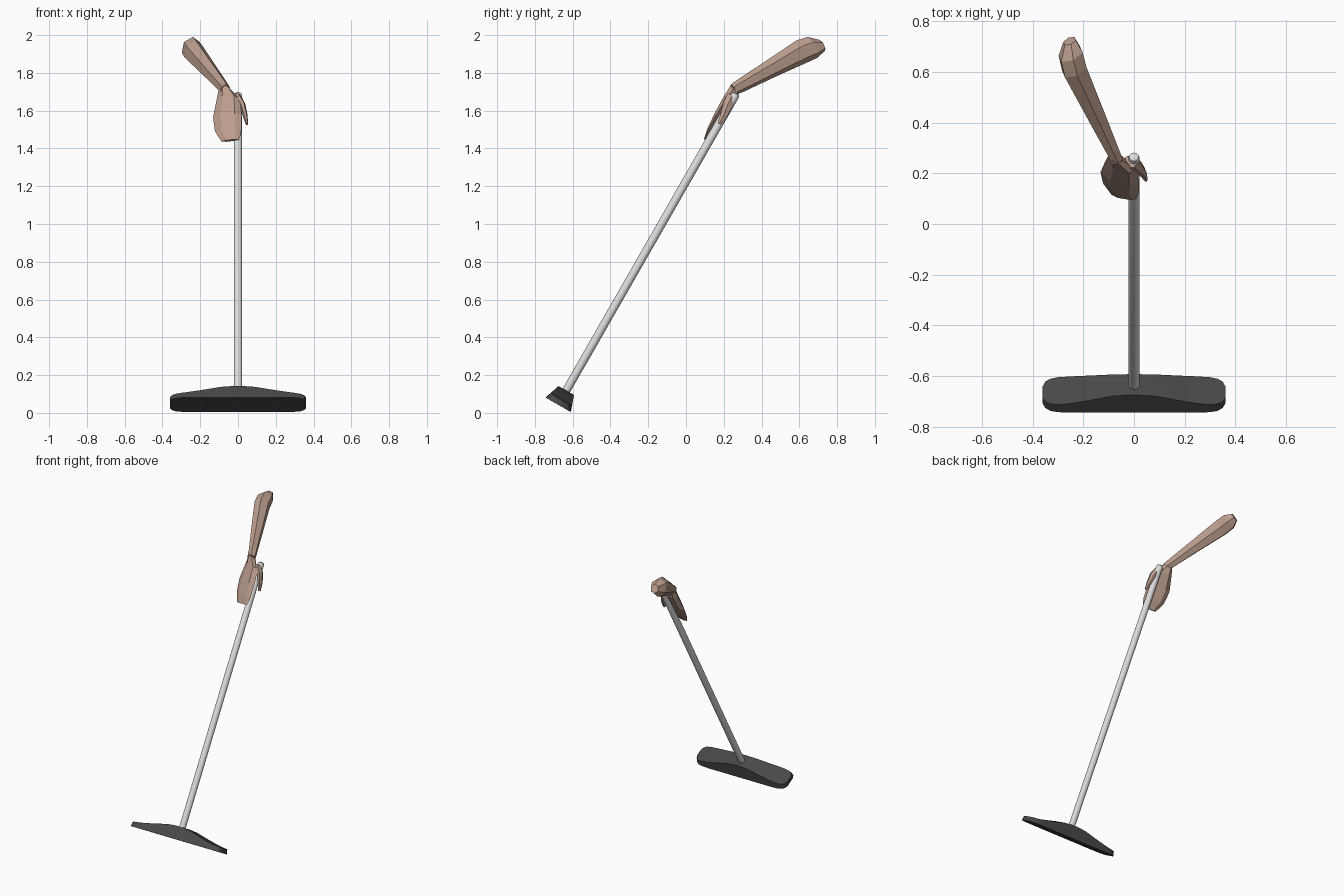
import bpy, bmesh, math
from mathutils import Vector

if "Cube" in bpy.data.objects:
    bpy.data.objects.remove(bpy.data.objects["Cube"])


def material(name, rgb):
    m = bpy.data.materials.new(name)
    m.diffuse_color = (*rgb, 1)
    m.use_nodes = True
    m.node_tree.nodes["Principled BSDF"].inputs["Base Color"].default_value = m.diffuse_color
    return m


SKIN = material("skin", (0.50, 0.34, 0.27))
METAL = material("light grey", (0.72, 0.72, 0.72))
RUBBER = material("dark grey", (0.065, 0.065, 0.065))

D = Vector((0, 0.497, 0.868))     # handle direction
E = Vector((0, 0.868, -0.497))    # across the broom head
BASE = Vector((0, -0.677, 0.043))


def loft(name, rings, mat, smooth=None):
    """Skin a list of equal point rings and cap both ends."""
    bm = bmesh.new()
    vs = [[bm.verts.new(p) for p in r] for r in rings]
    n = len(vs[0])
    for a, b in zip(vs, vs[1:]):
        for i in range(n):
            j = (i + 1) % n
            bm.faces.new((a[i], a[j], b[j], b[i]))
    bm.faces.new(vs[0])
    bm.faces.new(vs[-1])
    bmesh.ops.recalc_face_normals(bm, faces=bm.faces)
    me = bpy.data.meshes.new(name)
    bm.to_mesh(me)
    bm.free()
    ob = bpy.data.objects.new(name, me)
    bpy.context.collection.objects.link(ob)
    me.materials.append(mat)
    if smooth:
        bpy.ops.object.select_all(action='DESELECT')
        ob.select_set(True)
        bpy.context.view_layer.objects.active = ob
        bpy.ops.object.shade_smooth_by_angle(angle=math.radians(smooth))
    return ob


def ring(c, u, v, n=6, turn=0.0):
    c, u, v = Vector(c), Vector(u), Vector(v)
    return [c + u * math.cos(turn + math.tau * i / n) + v * math.sin(turn + math.tau * i / n)
            for i in range(n)]


# broom head: trapezoid sections, tallest in the middle, rounded in plan at the ends
# (x, bottom half width, height)
half = [(0.03, 0.077, 0.087), (0.09, 0.077, 0.081), (0.17, 0.077, 0.062), (0.25, 0.077, 0.045),
        (0.30, 0.075, 0.037), (0.33, 0.069, 0.034), (0.35, 0.056, 0.032), (0.36, 0.036, 0.030)]
stations = [(-x, w, h) for x, w, h in reversed(half)] + half
rings = []
for x, w, h in stations:
    top = w - h * 0.34
    c = BASE + Vector((x, 0, 0))
    rings.append([c - E * w, c + E * w, c + E * top + D * h, c - E * top + D * h])
loft("broom_head", rings, RUBBER, 30)

# handle: straight pole with a slightly rounded end
X = Vector((1, 0, 0))
rings = [ring(BASE + D * t, X * r, E * r, 16)
         for t, r in ((0.07, 0.022), (1.885, 0.022), (1.895, 0.019), (1.9, 0.011))]
loft("handle", rings, METAL, 40)

# forearm: six-sided, widening to a blunt elbow
axis = Vector((-0.17, 0.385, 0.205)).normalized()
side = axis.cross(Vector((0, 0, 1))).normalized()
up = side.cross(axis)
arm = [((-0.068, 0.250, 1.712), 0.028, 0.030), ((-0.085, 0.29, 1.733), 0.029, 0.037),
       ((-0.160, 0.45, 1.823), 0.042, 0.050), ((-0.235, 0.61, 1.912), 0.054, 0.066),
       ((-0.250, 0.67, 1.935), 0.053, 0.062), ((-0.254, 0.722, 1.945), 0.027, 0.032)]
loft("forearm", [ring(c, side * a, up * b, 6, math.pi / 6) for c, a, b in arm], SKIN)

# hand: flat mitten lying along the left and front of the handle (left edge, right edge, thickness)
hand = [((-0.098, 0.275, 1.735), (-0.045, 0.250, 1.715), 0.028),
        ((-0.112, 0.250, 1.665), (0.010, 0.215, 1.665), 0.030),
        ((-0.132, 0.205, 1.565), (0.020, 0.158, 1.575), 0.026),
        ((-0.122, 0.160, 1.49), (0.018, 0.118, 1.50), 0.020),
        ((-0.088, 0.115, 1.437), (0.008, 0.098, 1.447), 0.010)]
rings = []
for a, b, t in hand:
    a, b = Vector(a), Vector(b)
    rings.append(ring((a + b) / 2, (b - a) / 2, E * t))
loft("hand", rings, SKIN)

# thumb: tapers down the right side of the handle
thumb = [((-0.015, 0.245, 1.68), 0.030, 0.030), ((0.020, 0.222, 1.635), 0.019, 0.030),
         ((0.036, 0.202, 1.58), 0.014, 0.023), ((0.047, 0.176, 1.53), 0.007, 0.011)]
loft("thumb", [ring(c, X * a, E * b) for c, a, b in thumb], SKIN)
